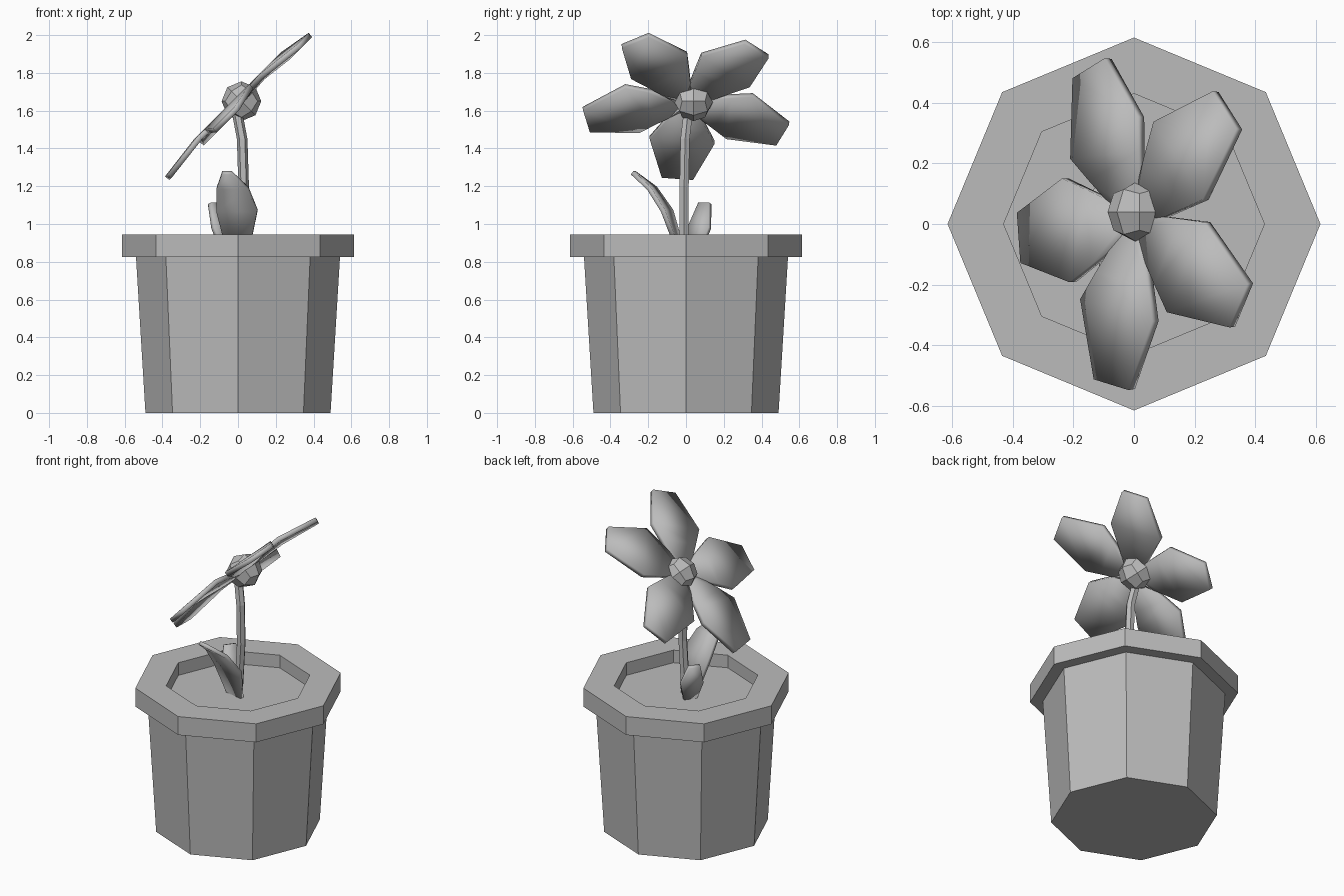
import bpy, bmesh, math
from mathutils import Vector

cube = bpy.data.objects.get("Cube")
if cube:
    bpy.data.objects.remove(cube)

grey = bpy.data.materials.new("plain_grey")
grey.use_nodes = True
GREY = (0.5, 0.5, 0.5, 1)
grey.diffuse_color = GREY
grey.node_tree.nodes["Principled BSDF"].inputs["Base Color"].default_value = GREY


def finish(name, bm):
    bmesh.ops.recalc_face_normals(bm, faces=bm.faces)
    mesh = bpy.data.meshes.new(name)
    bm.to_mesh(mesh)
    bm.free()
    mesh.materials.append(grey)
    obj = bpy.data.objects.new(name, mesh)
    bpy.context.collection.objects.link(obj)
    return obj


def lathe(name, profile, sides):
    bm = bmesh.new()
    verts = [bm.verts.new((r, 0, z)) for r, z in profile]
    edges = [bm.edges.new(pair) for pair in zip(verts, verts[1:])]
    bmesh.ops.spin(bm, geom=verts + edges, cent=(0, 0, 0), axis=(0, 0, 1),
                   angle=math.tau, steps=sides, use_duplicate=False)
    bmesh.ops.remove_doubles(bm, verts=bm.verts, dist=0.001)
    return finish(name, bm)


def blade(name, stations, side, thickness):
    """Thin strip through (centre, half width) stations, thickened evenly."""
    bm = bmesh.new()
    rows = [[bm.verts.new(Vector(c) + side * w * s) for s in (-1, 1)]
            for c, w in stations]
    for a, b in zip(rows, rows[1:]):
        bm.faces.new((a[0], a[1], b[1], b[0]))
    obj = finish(name, bm)
    solid = obj.modifiers.new("thickness", "SOLIDIFY")
    solid.thickness = thickness
    solid.offset = 0
    bpy.ops.object.select_all(action="DESELECT")
    obj.select_set(True)
    bpy.context.view_layer.objects.active = obj
    bpy.ops.object.shade_smooth_by_angle(angle=math.radians(35))
    return obj


# Octagonal pot with overhanging rim, and the soil inside it
lathe("pot", [(0, 0), (0.49, 0), (0.54, 0.825), (0.615, 0.825), (0.615, 0.945),
              (0.43, 0.945), (0.43, 0.85)], 8)
lathe("soil", [(0.43, 0.863), (0, 0.863)], 8)

# Bent stem, a six-sided tube swept up a short path
path = [(0.01, -0.01, 0.86), (0.03, -0.01, 1.2), (0.022, -0.005, 1.45), (-0.01, 0.015, 1.62)]
bm = bmesh.new()
rings = [[bm.verts.new(Vector(p) + 0.028 * Vector((math.cos(k * math.tau / 6),
                                                  math.sin(k * math.tau / 6), 0)))
          for k in range(6)] for p in path]
for low, high in zip(rings, rings[1:]):
    for k in range(6):
        j = (k + 1) % 6
        bm.faces.new((low[k], low[j], high[j], high[k]))
finish("stem", bm)

# Leaves rising from the soil
blade("large_leaf", [((0, -0.03, 0.86), 0.06), ((-0.005, -0.1, 1.07), 0.11),
                     ((-0.03, -0.18, 1.19), 0.085), ((-0.06, -0.28, 1.272), 0.025)],
      Vector((0.98, -0.2, 0)), 0.024)
blade("small_leaf", [((-0.06, 0.045, 0.86), 0.04), ((-0.09, 0.07, 0.98), 0.07),
                     ((-0.13, 0.1, 1.11), 0.035)], Vector((0.6, 0.8, 0)), 0.024)

# Flower head, tilted halfway between up and the -x side
centre = Vector((0.018, 0.009, 1.635))
slope = Vector((1, 0, 1)).normalized()
across = Vector((0, 1, 0))
normal = Vector((-1, 0, 1)).normalized()
PETAL = [(0, 0.03, 0.01), (0.2, 0.125, 0.025), (0.3, 0.172, 0.03), (0.55, 0.083, 0)]
for i in range(5):
    a = math.radians(41.7 + 72 * i)
    out = slope * math.cos(a) + across * math.sin(a)
    side = across * math.cos(a) - slope * math.sin(a)
    blade(f"petal_{i + 1}", [(centre + out * r + normal * h, w) for r, w, h in PETAL],
          side, 0.03)

# Faceted ball at the middle of the flower
bm = bmesh.new()
bmesh.ops.create_cube(bm, size=2)
bmesh.ops.subdivide_edges(bm, edges=bm.edges[:], cuts=1, use_grid_fill=True)
for v in bm.verts:
    p = v.co.normalized() * 0.105
    v.co = Vector((0.018, 0.04, 1.65)) + slope * p.x + across * p.y + normal * p.z
finish("flower_centre", bm)
